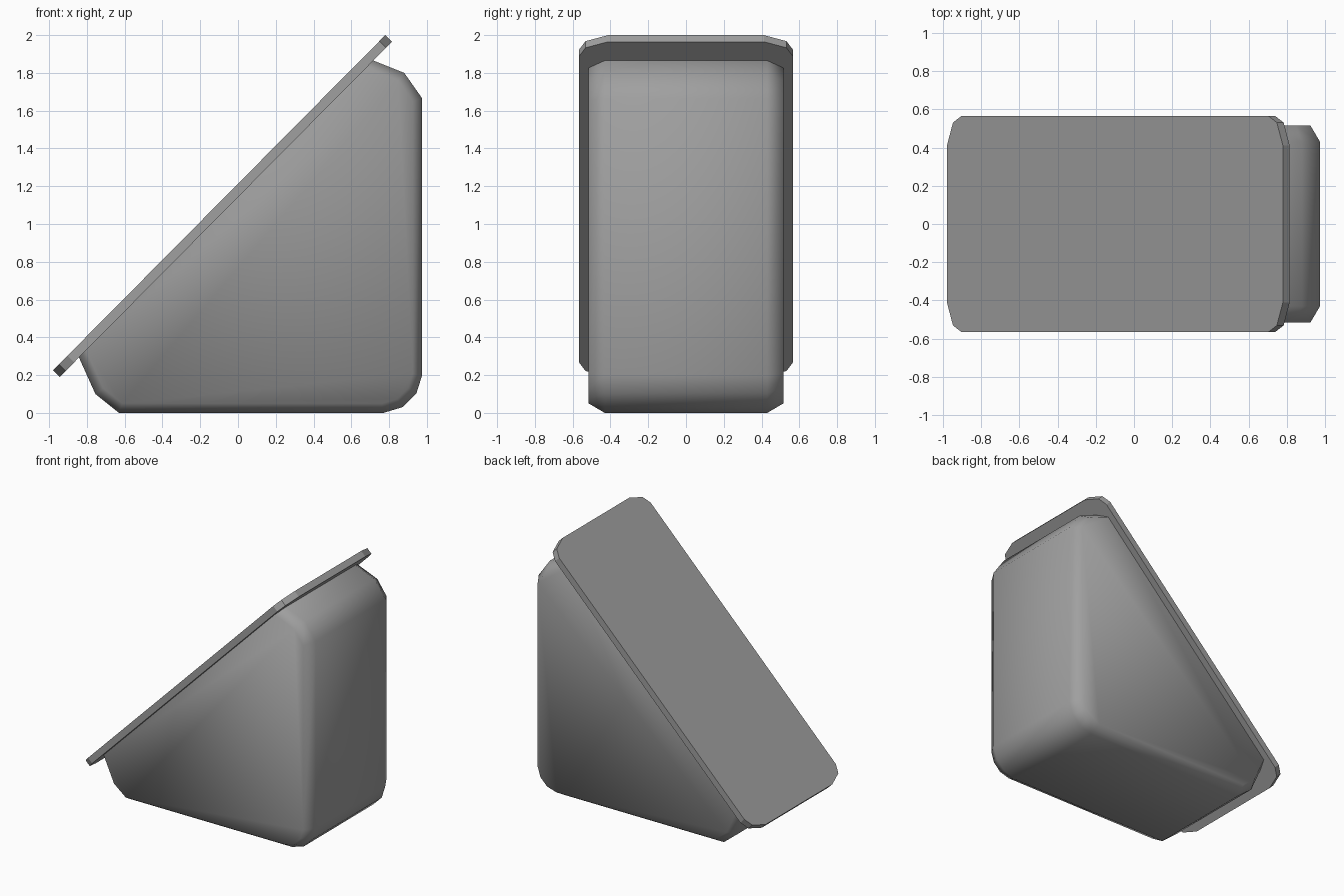
import bpy, bmesh, math
from mathutils import Vector

cube = bpy.data.objects.get("Cube")
if cube:
    bpy.data.objects.remove(cube)

grey = bpy.data.materials.new("plain grey")
grey.use_nodes = True
colour = (0.35, 0.35, 0.35, 1)
grey.diffuse_color = colour
grey.node_tree.nodes["Principled BSDF"].inputs["Base Color"].default_value = colour


def loft(name, loops):
    """Skin a list of equal point loops and cap both ends."""
    bm = bmesh.new()
    rings = [[bm.verts.new(p) for p in loop] for loop in loops]
    for a, b in zip(rings, rings[1:]):
        for i in range(len(a)):
            j = (i + 1) % len(a)
            bm.faces.new((a[i], a[j], b[j], b[i]))
    bm.faces.new(rings[0][::-1])
    bm.faces.new(rings[-1])
    bmesh.ops.recalc_face_normals(bm, faces=bm.faces)
    mesh = bpy.data.meshes.new(name)
    bm.to_mesh(mesh)
    bm.free()
    mesh.materials.append(grey)
    obj = bpy.data.objects.new(name, mesh)
    bpy.context.collection.objects.link(obj)
    return obj


def inset(points, amounts):
    """Move each edge of a counter-clockwise outline inwards by its own amount."""
    n = len(points)
    normals = []
    for i in range(n):
        d = (points[(i + 1) % n] - points[i]).normalized()
        normals.append(Vector((-d.y, d.x)))
    result = []
    for i, p in enumerate(points):
        m, k = normals[i - 1], normals[i]
        a, b = amounts[i - 1], amounts[i]
        det = m.x * k.y - m.y * k.x
        result.append(p + Vector((a * k.y - b * m.y, b * m.x - a * k.x)) / det)
    return result


# Wedge body: rounded triangular outline, bevelled everywhere except under the lid
outline = [Vector(p) for p in (
    (-0.845, 0.30), (-0.755, 0.10), (-0.63, 0), (0.77, 0), (0.87, 0.03),
    (0.945, 0.105), (0.975, 0.20), (0.975, 1.665), (0.88, 1.80), (0.705, 1.87))]
inner = inset(outline, [0.05] * (len(outline) - 1) + [0])
sections = [(inner, -0.515), (outline, -0.43), (outline, 0.43), (inner, 0.515)]
body = loft("wedge_body", [[(p.x, y, p.y) for p in pts] for pts, y in sections])

# Sloping lid: thin plate with clipped corners
low, high = Vector((-0.98, 0, 0.225)), Vector((0.78, 0, 2.0))
length = (high - low).length
along = (high - low).normalized()
down = Vector((along.z, 0, -along.x))
half = 0.567
corner = [(0, 0.155), (0.045, 0.035), (0.11, 0)]
quarter = [(length / 2 - u, half - v) for u, v in corner]
plate = (quarter + [(-u, v) for u, v in quarter[::-1]]
         + [(-u, -v) for u, v in quarter] + [(u, -v) for u, v in quarter[::-1]])
middle = (low + high) / 2
lid = loft("sloping_lid", [
    [middle + along * u + Vector((0, v, 0)) + down * t for u, v in plate]
    for t in (0, 0.05)])

# Soft shading on the body, crisp lid
bpy.ops.object.select_all(action="DESELECT")
body.select_set(True)
bpy.context.view_layer.objects.active = body
bpy.ops.object.shade_smooth_by_angle(angle=math.radians(62))
